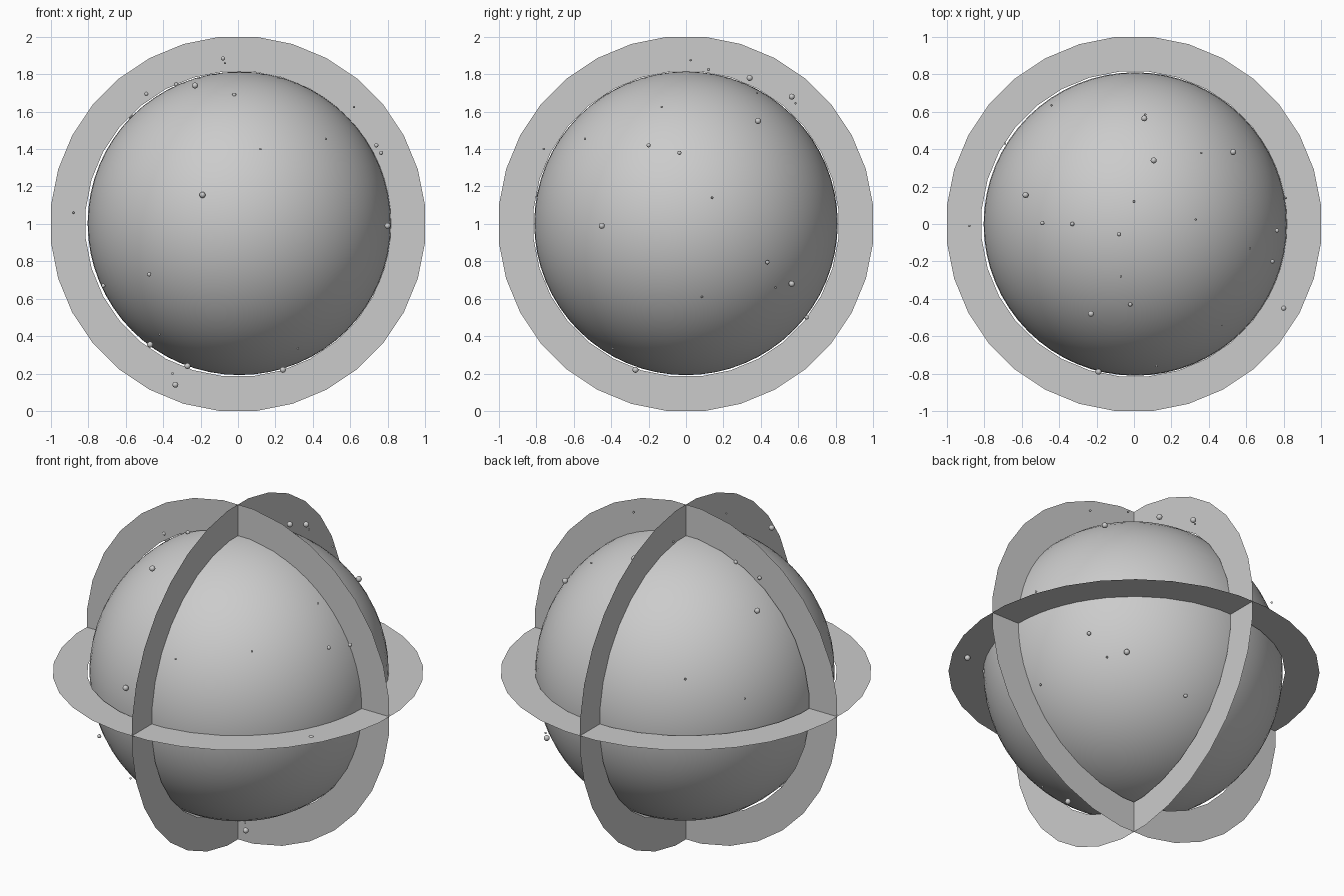
import bpy, bmesh
from math import pi, sin, cos, sqrt
from mathutils import Vector, Matrix

if "Cube" in bpy.data.objects:
    bpy.data.objects.remove(bpy.data.objects["Cube"])

CENTRE = Vector((0, 0, 1))
SIDES = 32


def finish(bm, name, smooth):
    mesh = bpy.data.meshes.new(name)
    bm.to_mesh(mesh)
    bm.free()
    for p in mesh.polygons:
        p.use_smooth = smooth
    ob = bpy.data.objects.new(name, mesh)
    bpy.context.collection.objects.link(ob)
    return ob


# Central globe
bm = bmesh.new()
bmesh.ops.create_uvsphere(bm, u_segments=64, v_segments=32, radius=0.811,
                          matrix=Matrix.Translation((0.007, 0, 1.003)))
finish(bm, "globe", True)


# Flat rings, one in each principal plane
def ring(name, rotation):
    bm = bmesh.new()
    rims = []
    for r in (0.818, 1 / cos(pi / SIDES)):
        rims.append([bm.verts.new((r * cos(a), r * sin(a), 0))
                     for a in ((i + 0.5) * 2 * pi / SIDES for i in range(SIDES))])
    inner, outer = rims
    for i in range(SIDES):
        j = (i + 1) % SIDES
        bm.faces.new((inner[i], outer[i], outer[j], inner[j]))
    bm.transform(Matrix.Translation(CENTRE) @ rotation)
    finish(bm, name, False)


ring("level_ring", Matrix.Identity(4))
ring("front_ring", Matrix.Rotation(pi / 2, 4, 'X'))
ring("side_ring", Matrix.Rotation(pi / 2, 4, 'Y'))

# Small floating beads: size class followed by position
SIZES = {'s': 0.006, 'm': 0.011, 'b': 0.016}
BEADS = [
    ('m', -.08, -.055, 1.885), ('s', -.07, -.28, 1.86), ('b', -.23, -.48, 1.74),
    ('m', -.02, -.43, 1.69), ('m', -.49, .005, 1.695), ('m', -.33, 0, 1.745),
    ('s', .62, -.13, 1.625), ('s', .47, -.54, 1.455), ('m', .74, -.2, 1.42),
    ('m', .765, -.035, 1.38), ('s', .12, -.76, 1.4), ('b', -.19, -.79, 1.155),
    ('s', -.88, -.01, 1.06), ('b', .8, -.45, .99), ('s', 0, .12, 1.825),
    ('s', .33, .025, 1.875), ('b', .105, .34, 1.78), ('s', .36, .38, 1.7),
    ('b', .055, .565, 1.68), ('s', .06, .585, 1.645), ('b', .53, .385, 1.55),
    ('b', .24, -.27, .22), ('s', -.35, -.05, .2), ('b', -.335, -.1, .14),
]


# Beads hugging the globe: the None coordinate is solved with the given sign
def on_shell(x, y, z, sign):
    p = [x, y, None if z is None else z - 1]
    k = p.index(None)
    rest = sum(v * v for v in p if v is not None)
    p[k] = sign * sqrt(max(0.0, 0.835 ** 2 - rest))
    return p[0], p[1], p[2] + 1


HUGGING = [
    ('m', -.475, None, .73, -1), ('m', -.72, None, .67, -1), ('s', -.42, None, .41, -1),
    ('b', -.47, None, .355, -1), ('b', -.27, None, .24, -1), ('s', .32, None, .335, -1),
    ('s', None, .14, 1.14, 1), ('m', None, .435, .795, 1), ('b', None, .565, .68, 1),
    ('s', None, .48, .66, 1), ('s', None, .085, .61, 1), ('m', None, .645, .5, 1),
    ('s', -.44, .635, None, 1), ('s', -.69, .43, None, 1), ('b', -.58, .155, None, 1),
]
BEADS += [(h[0], *on_shell(*h[1:])) for h in HUGGING]

bm = bmesh.new()
for size, x, y, z in BEADS:
    bmesh.ops.create_uvsphere(bm, u_segments=16, v_segments=8, radius=SIZES[size],
                              matrix=Matrix.Translation((x, y, z)))
finish(bm, "beads", True)
